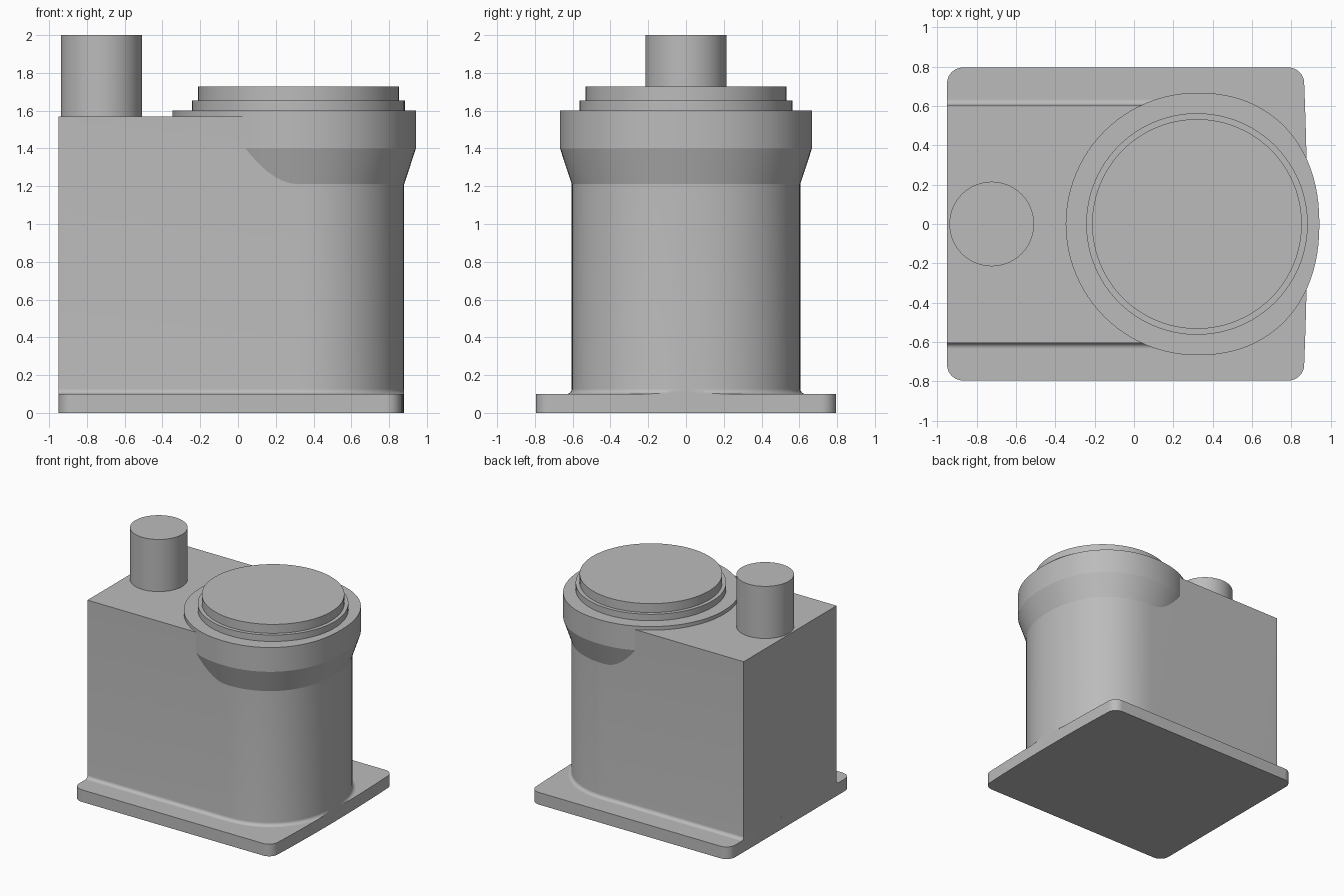
import bpy
import bmesh
from math import sin, cos, pi, radians

if "Cube" in bpy.data.objects:
    bpy.data.objects.remove(bpy.data.objects["Cube"], do_unlink=True)

grey = bpy.data.materials.new("plain grey")
grey.use_nodes = True
colour = (0.5, 0.5, 0.5, 1)
grey.diffuse_color = colour
grey.node_tree.nodes["Principled BSDF"].inputs["Base Color"].default_value = colour

CX = 0.32        # axis of the round housing
BACK = -0.95     # flat end shared by base and body
BASE_TOP = 0.1
STEPS = 48


def loft(name, rings):
    """Skin a stack of (outline, height) rings and cap both ends."""
    bm = bmesh.new()
    loops = [[bm.verts.new((x, y, z)) for x, y in pts] for pts, z in rings]
    n = len(loops[0])
    for low, high in zip(loops, loops[1:]):
        for i in range(n):
            j = (i + 1) % n
            bm.faces.new((low[i], low[j], high[j], high[i]))
    bm.faces.new(loops[0][::-1])
    bm.faces.new(loops[-1])
    bmesh.ops.recalc_face_normals(bm, faces=bm.faces)
    mesh = bpy.data.meshes.new(name)
    bm.to_mesh(mesh)
    bm.free()
    obj = bpy.data.objects.new(name, mesh)
    mesh.materials.append(grey)
    bpy.context.collection.objects.link(obj)
    bpy.ops.object.select_all(action="DESELECT")
    obj.select_set(True)
    bpy.context.view_layer.objects.active = obj
    bpy.ops.object.shade_smooth_by_angle(angle=radians(14))
    return obj


def signed_power(v, p):
    return abs(v) ** p * (1 if v >= 0 else -1)


def nose(rx, ry):
    """Slightly flattened half round, from -y to +y."""
    p = 2 / 2.2
    return [(CX + rx * signed_power(cos(a), p), ry * signed_power(sin(a), p))
            for a in (-pi / 2 + pi * i / STEPS for i in range(STEPS + 1))]


def rear_arc(r):
    return [(CX + r * cos(a), r * sin(a))
            for a in (pi / 2 + pi * i / STEPS for i in range(1, STEPS))]


def circle(x, r):
    return [(x + r * cos(2 * pi * i / 96), r * sin(2 * pi * i / 96))
            for i in range(96)]


def base_edge(y):
    """Gently bowed front edge of the base plate."""
    return 0.88 - 0.03 * y * y


# Base plate with rounded corners and bowed end
def corner(x, y, start):
    r = 0.08
    return [(x + r * cos(start + pi / 2 * i / 10), y + r * sin(start + pi / 2 * i / 10))
            for i in range(11)]


half_y = 0.715
bowed = [(base_edge(y), y) for y in (-0.7 + 0.1 * i for i in range(15))]
plate = (corner(BACK + 0.08, -half_y, pi) + corner(0.785, -half_y, -pi / 2)
         + bowed + corner(0.785, half_y, 0) + corner(BACK + 0.08, half_y, pi / 2))
loft("base_plate", [(plate, 0), (plate, BASE_TOP)])


# Main body, with a small cove where it meets the plate
def body_outline(grow):
    curve = [(min(x, base_edge(y)) if grow else x, y)
             for x, y in nose(0.56 + grow, 0.605 + grow)]
    return [(BACK, -0.605 - grow)] + curve + [(BACK, 0.605 + grow)]


cove = 0.028
rings = []
for i in range(9):
    a = pi / 2 * i / 8
    rings.append((body_outline(cove * (1 - sin(a))), BASE_TOP + cove * (1 - cos(a))))
rings.append((body_outline(0), 1.57))
loft("body", rings)


# Flared collar around the housing
def collar_outline(grow):
    return nose(0.56 + grow, 0.605 + grow) + rear_arc(0.605 + grow)


loft("collar", [(collar_outline(-0.001), 1.208), (collar_outline(0.062), 1.4),
                (collar_outline(0.062), 1.6)])

# Stepped lid and upright pipe
for name, x, r, low, high in (("lid_ring", CX, 0.563, 1.59, 1.653),
                              ("lid", CX, 0.533, 1.64, 1.727),
                              ("pipe", -0.723, 0.215, 1.56, 2.0)):
    loft(name, [(circle(x, r), low), (circle(x, r), high)])
